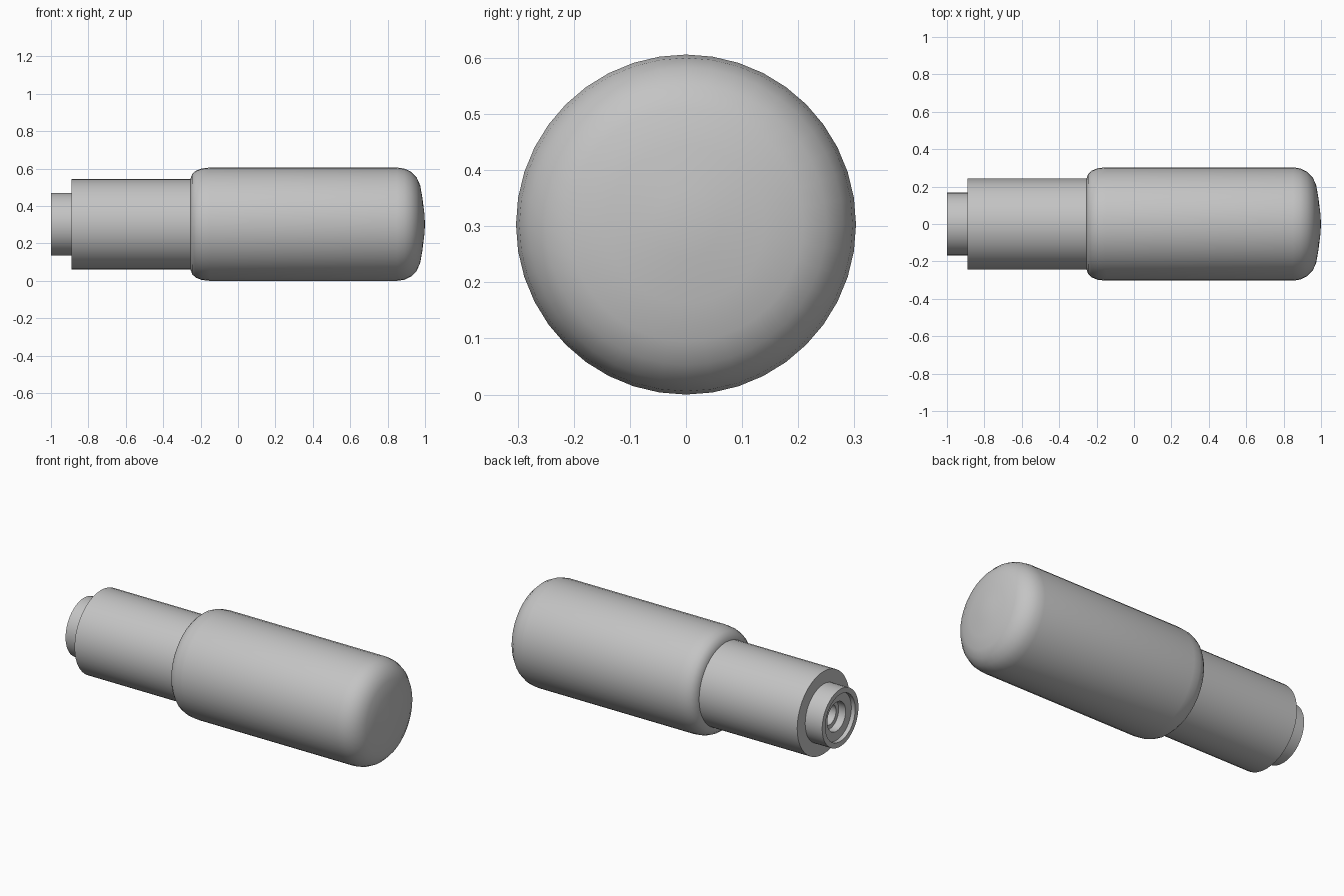
import bpy, bmesh, math

cube = bpy.data.objects.get("Cube")
if cube:
    bpy.data.objects.remove(cube, do_unlink=True)

AXIS_Z = 0.303
SIDES = 40

grey = bpy.data.materials.new("plain grey")
grey.use_nodes = True
colour = (0.55, 0.55, 0.55, 1)
grey.diffuse_color = colour
grey.node_tree.nodes["Principled BSDF"].inputs["Base Color"].default_value = colour


def lathe(name, profile):
    """Spin (x, radius) points around the long axis."""
    bm = bmesh.new()
    verts = [bm.verts.new((x, 0, r)) for x, r in profile]
    edges = [bm.edges.new(pair) for pair in zip(verts, verts[1:])]
    bmesh.ops.spin(bm, geom=verts + edges, cent=(0, 0, 0), axis=(1, 0, 0),
                   angle=math.tau, steps=SIDES, use_duplicate=False)
    bmesh.ops.remove_doubles(bm, verts=bm.verts, dist=0.0005)
    bmesh.ops.recalc_face_normals(bm, faces=bm.faces)
    mesh = bpy.data.meshes.new(name)
    bm.to_mesh(mesh)
    bm.free()
    mesh.materials.append(grey)
    obj = bpy.data.objects.new(name, mesh)
    obj.location.z = AXIS_Z
    bpy.context.collection.objects.link(obj)
    bpy.ops.object.select_all(action="DESELECT")
    obj.select_set(True)
    bpy.context.view_layer.objects.active = obj
    bpy.ops.object.shade_smooth_by_angle(angle=math.radians(35))
    return obj


# Rounded grip with a gently domed end
lathe("grip", [(-0.255, 0.0), (-0.255, 0.24), (-0.245, 0.268), (-0.225, 0.286),
               (-0.195, 0.298), (-0.15, 0.303), (0.85, 0.303), (0.89, 0.297),
               (0.925, 0.28), (0.955, 0.25), (0.974, 0.208), (0.986, 0.14),
               (0.996, 0.06), (1.0, 0.0)])

# Narrower sleeve
lathe("sleeve", [(-0.25, 0.0), (-0.25, 0.242), (-0.89, 0.242), (-0.89, 0.16)])

# End collar with a stepped socket
lathe("collar", [(-0.88, 0.168), (-1.0, 0.168), (-1.0, 0.138), (-0.975, 0.138),
                 (-0.975, 0.085), (-0.93, 0.085), (-0.93, 0.06), (-0.87, 0.06),
                 (-0.87, 0.0)])
